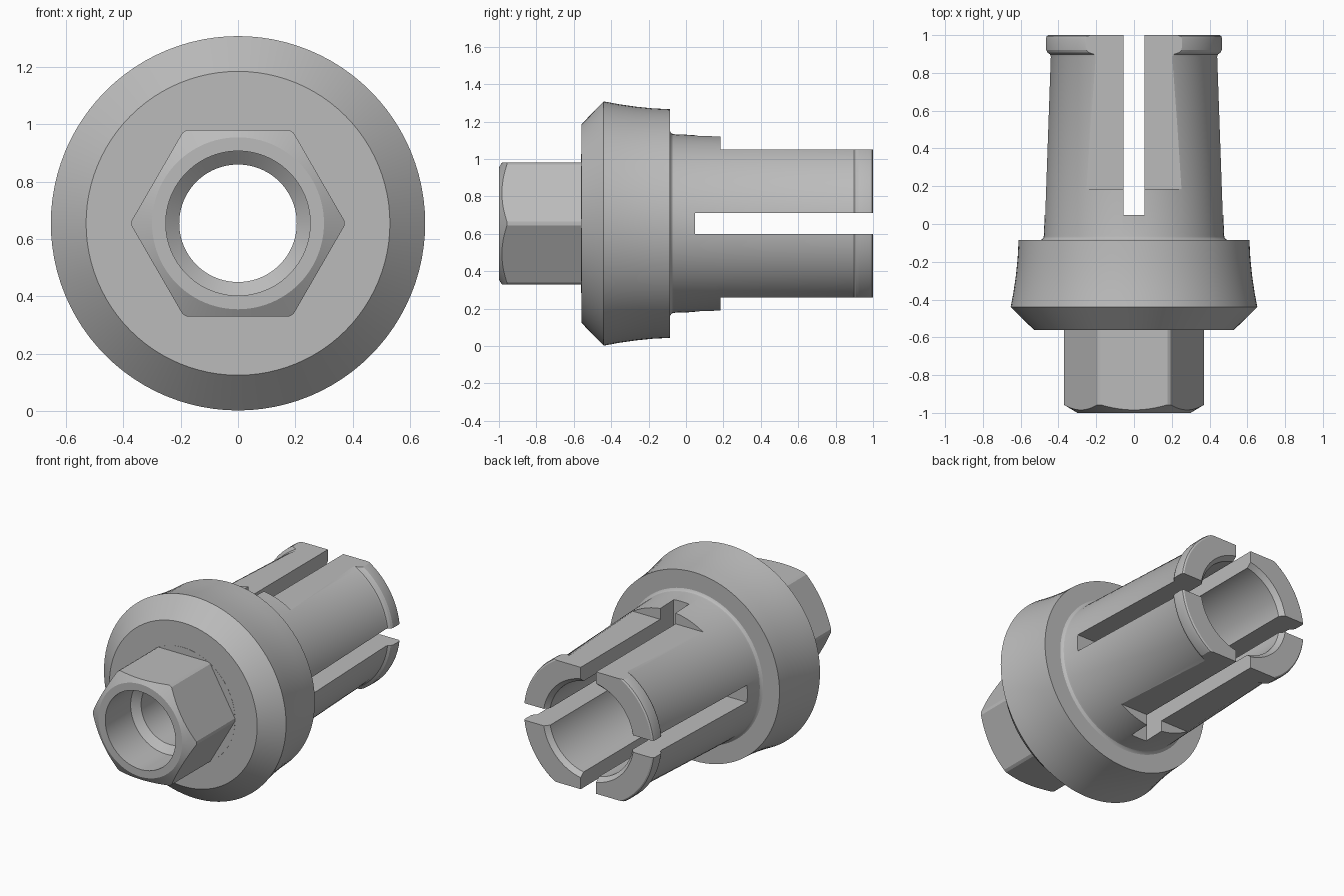
import bpy, bmesh
from math import radians, pi
from mathutils import Matrix, Vector

if "Cube" in bpy.data.objects:
    bpy.data.objects.remove(bpy.data.objects["Cube"], do_unlink=True)

AXIS_Z = 0.655
SLOT = 0.11

grey = bpy.data.materials.new("satin_grey")
grey.use_nodes = True
colour = (0.5, 0.5, 0.5, 1)
grey.diffuse_color = colour
grey.node_tree.nodes["Principled BSDF"].inputs["Base Color"].default_value = colour


def add_object(name, bm):
    bmesh.ops.recalc_face_normals(bm, faces=bm.faces)
    mesh = bpy.data.meshes.new(name)
    bm.to_mesh(mesh)
    bm.free()
    mesh.materials.append(grey)
    obj = bpy.data.objects.new(name, mesh)
    bpy.context.collection.objects.link(obj)
    return obj


def lathe(name, profile, steps=96):
    """Spin a closed (y, radius) profile around the long axis."""
    bm = bmesh.new()
    ring = [bm.verts.new((0, y, r)) for y, r in profile]
    edges = [bm.edges.new((a, b)) for a, b in zip(ring, ring[1:] + ring[:1])]
    bmesh.ops.spin(bm, geom=ring + edges, cent=(0, 0, 0), axis=(0, 1, 0),
                   angle=2 * pi, steps=steps, use_merge=True)
    bmesh.ops.remove_doubles(bm, verts=bm.verts, dist=1e-5)
    bmesh.ops.translate(bm, verts=bm.verts, vec=(0, 0, AXIS_Z))
    return add_object(name, bm)


def cut(target, low, high, angle=0):
    """Subtract a box given by two corners, turned around the long axis."""
    low, high = Vector(low), Vector(high)
    bm = bmesh.new()
    bmesh.ops.create_cube(bm, size=1)
    place = (Matrix.Translation((0, 0, AXIS_Z)) @ Matrix.Rotation(angle, 4, 'Y')
             @ Matrix.Translation((low + high) / 2)
             @ Matrix.Diagonal((*(high - low), 1)))
    bmesh.ops.transform(bm, matrix=place, verts=bm.verts)
    cutter = add_object("cutter", bm)
    cutter.hide_render = True
    mod = target.modifiers.new("cut", 'BOOLEAN')
    mod.operation, mod.solver, mod.object = 'DIFFERENCE', 'EXACT', cutter
    bpy.context.view_layer.objects.active = target
    bpy.ops.object.modifier_apply(modifier=mod.name)
    bpy.data.objects.remove(cutter, do_unlink=True)


# Outside: chamfered stub, flared collar, filleted taper sleeve, end lip
outside = [
    (-1, 0.30), (-0.957, 0.371), (-0.56, 0.371),
    (-0.56, 0.53), (-0.44, 0.653), (-0.36, 0.638), (-0.27, 0.625),
    (-0.18, 0.616), (-0.085, 0.611),
    (-0.085, 0.494), (-0.08, 0.485), (-0.072, 0.479), (-0.06, 0.477),
    (0.885, 0.444), (0.898, 0.448), (0.908, 0.462), (0.922, 0.469),
    (0.98, 0.47), (0.994, 0.466), (1, 0.457),
]
# Inside: wide split bore, narrow throat, front socket
inside = [(1, 0.325), (0.97, 0.30), (-0.15, 0.30), (-0.2, 0.205),
          (-0.70, 0.205), (-0.74, 0.252), (-1, 0.252)]
body = lathe("collet_body", outside + inside)

# Hexagonal drive at the front
for i in range(6):
    cut(body, (-0.5, -1.2, 0.326), (0.5, -0.561, 0.5), i * pi / 3)

# Flats on the top and bottom fingers
for angle in (0, pi):
    cut(body, (-0.6, 0.185, 0.395), (0.6, 1.2, 0.7), angle)

# Crossed slots that split the sleeve into four fingers
for angle in (0, pi / 2):
    cut(body, (-SLOT / 2, 0.047, -0.7), (SLOT / 2, 1.2, 0.7), angle)

bpy.ops.object.select_all(action='DESELECT')
body.select_set(True)
bpy.context.view_layer.objects.active = body
bpy.ops.object.shade_smooth_by_angle(angle=radians(25))
